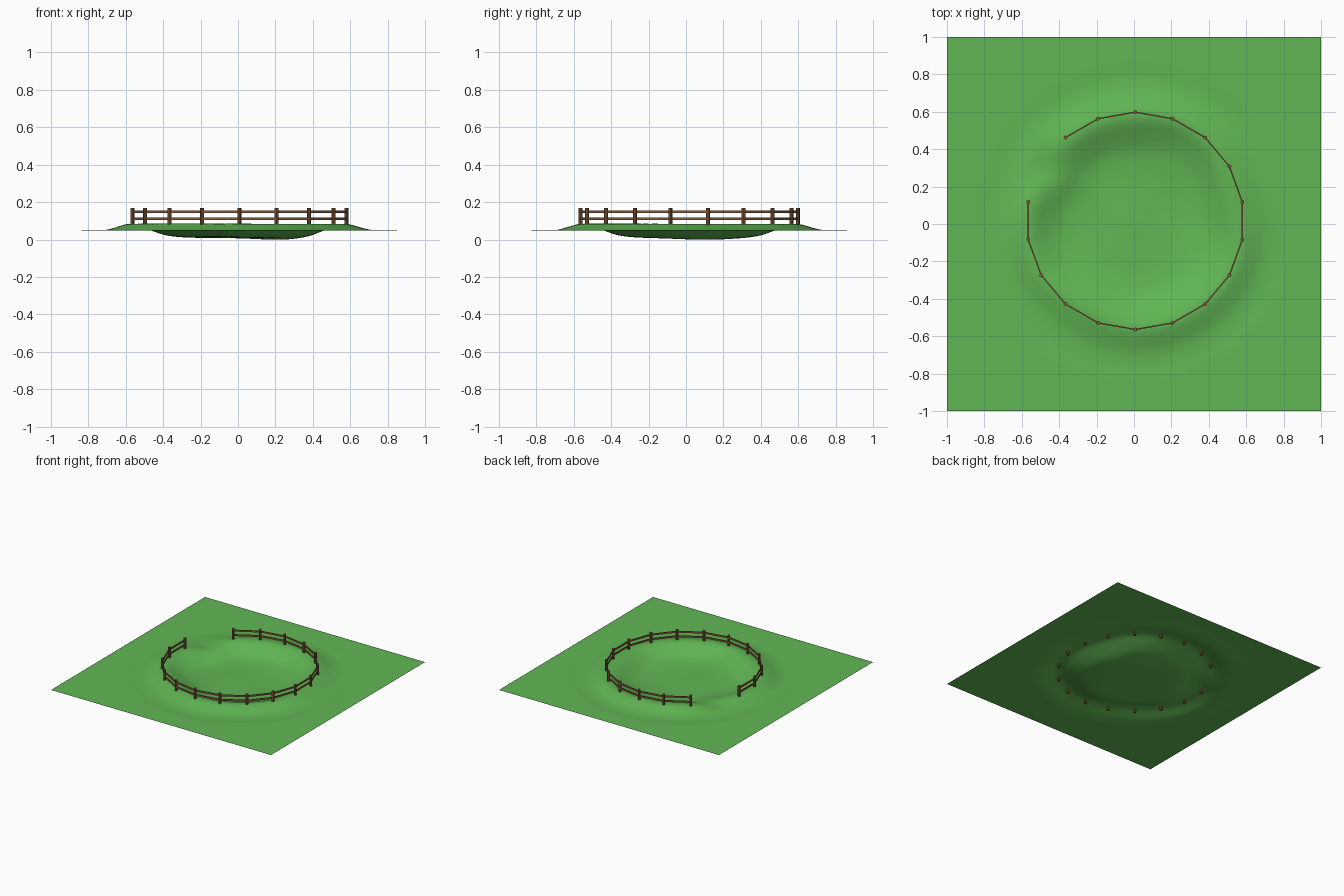
import bpy, bmesh, math
from mathutils import Vector

if "Cube" in bpy.data.objects:
    bpy.data.objects.remove(bpy.data.objects["Cube"])

CX, CY, R = 0.007, 0.017, 0.581
GAP = 150  # degrees, where the fence and the rim are open


def material(name, color):
    m = bpy.data.materials.new(name)
    m.diffuse_color = (*color, 1)
    m.use_nodes = True
    m.node_tree.nodes["Principled BSDF"].inputs["Base Color"].default_value = m.diffuse_color
    return m


def finish(name, bm, mat):
    me = bpy.data.meshes.new(name)
    bm.to_mesh(me)
    bm.free()
    ob = bpy.data.objects.new(name, me)
    bpy.context.collection.objects.link(ob)
    me.materials.append(mat)
    return ob


# Ground cross-section: (radius, height) from the hollow out over the rim
PROFILE = [(0, .014), (.15, .010), (.28, .010), (.38, .022), (.46, .050),
           (.53, .078), (.58, .084), (.63, .072), (.70, .053), (.77, .047),
           (.86, .050), (1.6, .050)]


def slope(i):
    if i == 0 or i >= len(PROFILE) - 2:
        return 0
    (r0, z0), (r1, z1) = PROFILE[i - 1], PROFILE[i + 1]
    return (z1 - z0) / (r1 - r0)


def profile(r):
    for i in range(len(PROFILE) - 1):
        (r0, z0), (r1, z1) = PROFILE[i], PROFILE[i + 1]
        if r <= r1:
            h = r1 - r0
            t = (r - r0) / h
            return ((2*t**3 - 3*t*t + 1) * z0 + (t**3 - 2*t*t + t) * h * slope(i)
                    + (3*t*t - 2*t**3) * z1 + (t**3 - t*t) * h * slope(i + 1))
    return PROFILE[-1][1]


def bump(x, y, bx, by, size):
    return math.exp(-((x - bx)**2 + (y - by)**2) / size**2)


def height(x, y):
    dx, dy = x - CX, y - CY
    r, a = math.hypot(dx, dy), math.atan2(dy, dx)
    wobble = 0.015 * math.sin(3*a + 1) + 0.01 * math.sin(5*a)
    z = profile(r + wobble * math.exp(-((r - .5) / .2)**2))
    z -= 0.010 * bump(x, y, .2, .1, .2)          # deepest spot
    z += 0.007 * bump(x, y, -.2, -.25, .2)       # shallow side
    # lowered rim at the entrance
    ga = math.radians(GAP)
    d = math.atan2(math.sin(a - ga), math.cos(a - ga))
    k = math.exp(-(d / .22)**2) * math.exp(-((r - .57) / .16)**2)
    return max(0, z + (0.052 - z) * 0.85 * k)


# Ground
bm = bmesh.new()
bmesh.ops.create_grid(bm, x_segments=90, y_segments=90, size=1)
for v in bm.verts:
    v.co.z = height(v.co.x, v.co.y)
for f in bm.faces:
    f.smooth = True
finish("ground", bm, material("grass", (.12, .47, .09)))

# Fence posts, evenly spaced with one left out
wood = material("wood", (.24, .11, .045))
spots = []
for i in range(17):
    a = math.radians(GAP + 20 * (i + 1))
    spots.append(Vector((CX + R * math.cos(a), CY + R * math.sin(a), 0)))
BOTTOM, TOP = 0.055, 0.168
bm = bmesh.new()
for p in spots:
    res = bmesh.ops.create_cone(bm, cap_ends=True, segments=8, radius1=.0105,
                                radius2=.0105, depth=TOP - BOTTOM)
    bmesh.ops.translate(bm, verts=res["verts"],
                        vec=p + Vector((0, 0, (TOP + BOTTOM) / 2)))
finish("fence_posts", bm, wood)


# Two rails between neighbouring posts
def rails(name, z):
    bm = bmesh.new()
    for p, q in zip(spots, spots[1:]):
        d = q - p
        vs = bmesh.ops.create_cube(bm, size=1)["verts"]
        bmesh.ops.scale(bm, verts=vs, vec=(d.length, .007, .013))
        rot = Vector((1, 0, 0)).rotation_difference(d).to_matrix() if d.x > -d.length * .999 \
            else Vector((1, 0, 0)).rotation_difference(-d).to_matrix()
        bmesh.ops.rotate(bm, verts=vs, matrix=rot)
        bmesh.ops.translate(bm, verts=vs, vec=(p + q) / 2 + Vector((0, 0, z)))
    finish(name, bm, wood)


rails("upper_rails", .149)
rails("lower_rails", .112)
